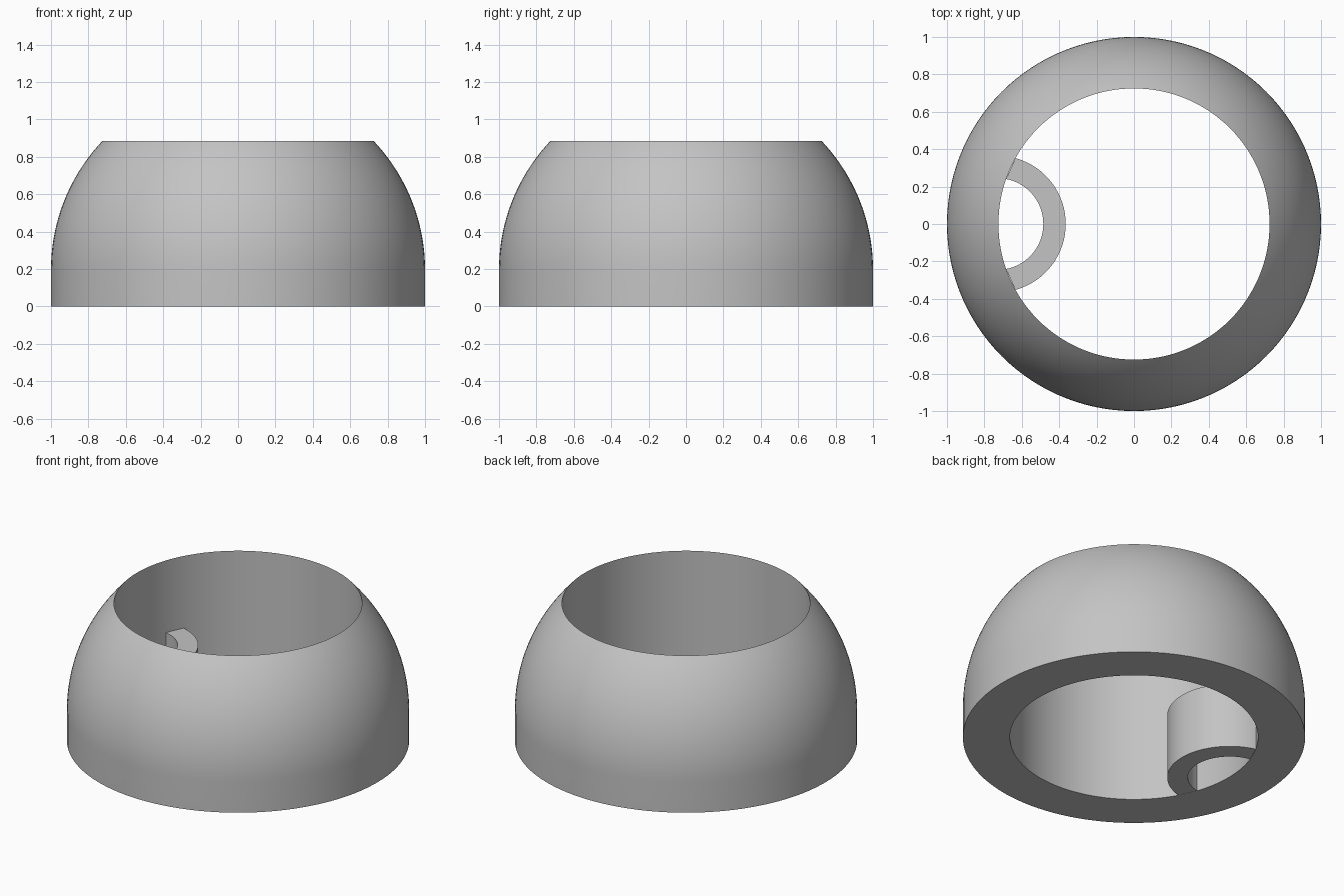
import bpy, bmesh, math

if "Cube" in bpy.data.objects:
    bpy.data.objects.remove(bpy.data.objects["Cube"])

grey = bpy.data.materials.new("light_grey")
grey.diffuse_color = (0.55, 0.55, 0.55, 1)
grey.use_nodes = True
grey.node_tree.nodes["Principled BSDF"].inputs["Base Color"].default_value = grey.diffuse_color

R_IN, H = 0.725, 0.885          # bore radius, total height
DOME_Z = H - math.sqrt(1 - R_IN ** 2)


def finish(name, bm):
    bmesh.ops.recalc_face_normals(bm, faces=bm.faces)
    mesh = bpy.data.meshes.new(name)
    bm.to_mesh(mesh)
    bm.free()
    mesh.materials.append(grey)
    ob = bpy.data.objects.new(name, mesh)
    bpy.context.collection.objects.link(ob)
    bpy.ops.object.select_all(action='DESELECT')
    ob.select_set(True)
    bpy.context.view_layer.objects.active = ob
    bpy.ops.object.shade_smooth_by_angle(angle=math.radians(30))


# Domed shell: straight skirt, spherical shoulder, straight bore
profile = [(R_IN, 0), (1, 0)]
top = math.asin(H - DOME_Z)
for i in range(25):
    a = top * i / 24
    profile.append((math.cos(a), DOME_Z + math.sin(a)))
N = 120
bm = bmesh.new()
rings = [[bm.verts.new((r * math.cos(2 * math.pi * k / N), r * math.sin(2 * math.pi * k / N), z))
          for k in range(N)] for r, z in profile]
for j in range(len(rings)):
    a, b = rings[j], rings[(j + 1) % len(rings)]
    for k in range(N):
        n = (k + 1) % N
        bm.faces.new((a[k], a[n], b[n], b[k]))
finish("domed_shell", bm)

# Half-round sleeve against the bore wall, open through its middle
CX, TUBE_H, M = -0.73, 0.42, 32


def arc(radius):
    # angle at which the circle meets the bore
    end = math.acos((R_IN ** 2 - CX ** 2 - radius ** 2) / (2 * CX * radius))
    return [(CX + radius * math.cos(t), radius * math.sin(t))
            for t in (end * (2 * i / M - 1) for i in range(M + 1))]


bm = bmesh.new()
outer, inner = arc(0.365), arc(0.245)
sections = [[bm.verts.new((*o, 0)), bm.verts.new((*o, TUBE_H)),
             bm.verts.new((*i, TUBE_H)), bm.verts.new((*i, 0))]
            for o, i in zip(outer, inner)]
for s, t in zip(sections, sections[1:]):
    for k in range(4):
        n = (k + 1) % 4
        bm.faces.new((s[k], s[n], t[n], t[k]))
bm.faces.new(sections[0])
bm.faces.new(sections[-1])
finish("inner_sleeve", bm)
